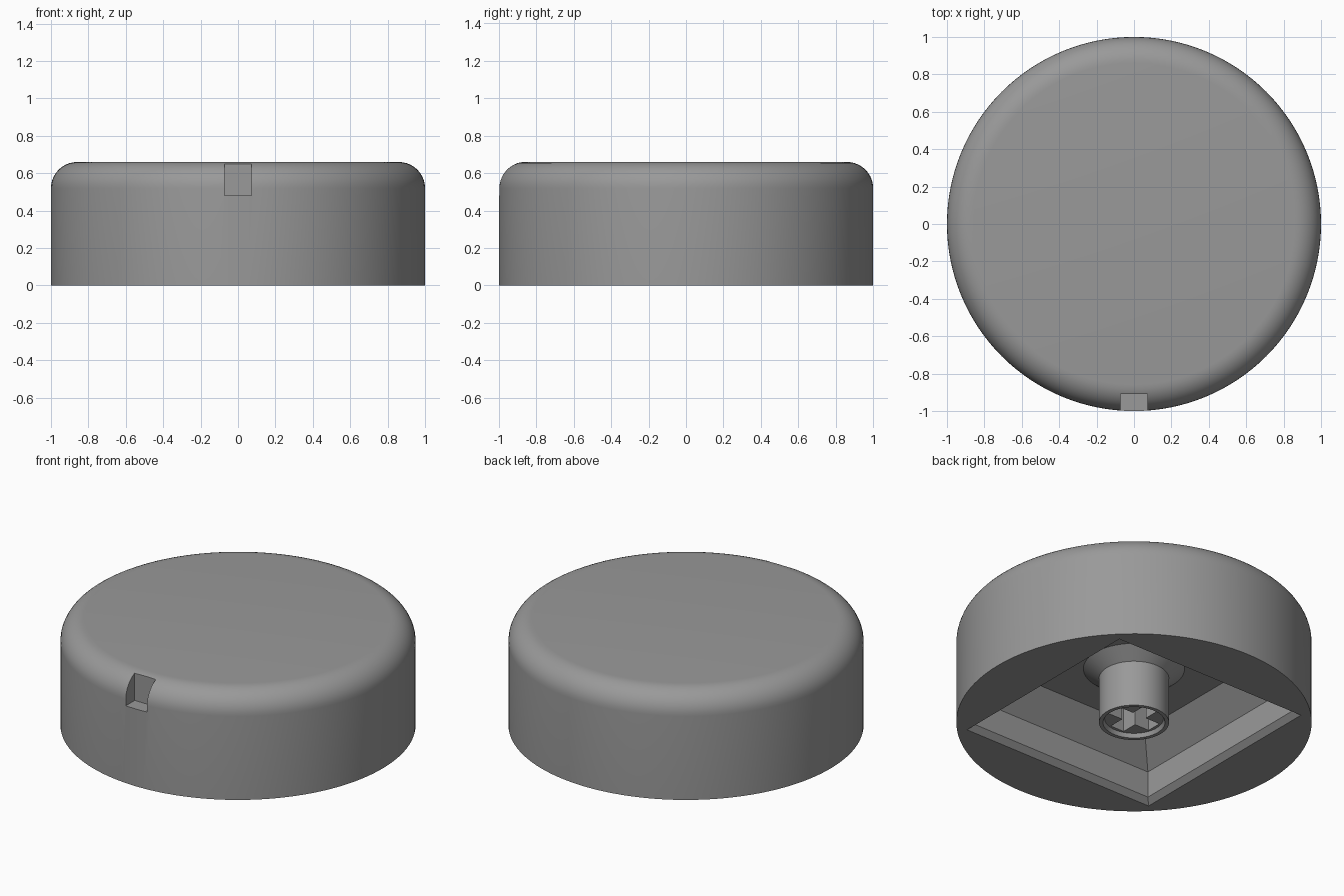
import bpy, bmesh, math

if "Cube" in bpy.data.objects:
    bpy.data.objects.remove(bpy.data.objects["Cube"])

grey = bpy.data.materials.new("plain grey")
grey.diffuse_color = (0.32, 0.32, 0.32, 1)
grey.use_nodes = True
grey.node_tree.nodes["Principled BSDF"].inputs["Base Color"].default_value = grey.diffuse_color


def loft(name, rings):
    """Closed solid from a stack of equal-sized vertex rings."""
    bm = bmesh.new()
    loops = [[bm.verts.new(p) for p in ring] for ring in rings]
    n = len(loops[0])
    for a, b in zip(loops, loops[1:]):
        for i in range(n):
            j = (i + 1) % n
            bm.faces.new((a[i], a[j], b[j], b[i]))
    bm.faces.new(loops[0][::-1])
    bm.faces.new(loops[-1])
    bmesh.ops.recalc_face_normals(bm, faces=bm.faces)
    mesh = bpy.data.meshes.new(name)
    bm.to_mesh(mesh)
    bm.free()
    mesh.materials.append(grey)
    obj = bpy.data.objects.new(name, mesh)
    bpy.context.collection.objects.link(obj)
    return obj


def turned(name, profile, sides):
    return loft(name, [[(r * math.cos(2 * math.pi * i / sides),
                         r * math.sin(2 * math.pi * i / sides), z)
                        for i in range(sides)] for r, z in profile])


def box(name, x0, x1, y0, y1, z0, z1):
    return loft(name, [[(x0, y0, z), (x1, y0, z), (x1, y1, z), (x0, y1, z)]
                       for z in (z0, z1)])


def select(obj):
    bpy.ops.object.select_all(action='DESELECT')
    obj.select_set(True)
    bpy.context.view_layer.objects.active = obj


def cut(obj, cutter):
    select(obj)
    mod = obj.modifiers.new("cut", 'BOOLEAN')
    mod.operation = 'DIFFERENCE'
    mod.solver = 'EXACT'
    mod.object = cutter
    bpy.ops.object.modifier_apply(modifier=mod.name)
    bpy.data.objects.remove(cutter)


# Round cap with a rolled top edge
H, R = 0.66, 0.14
fillet = [(1 - R + R * math.cos(a), H - R + R * math.sin(a))
          for a in (math.pi / 2 * i / 10 for i in range(11))]
cap = turned("cap_body", [(1, 0)] + fillet, 128)

# Square hollow: chamfered lip, straight wall, tapered roof
hollow = [(0.717, -0.05), (0.635, 0.032), (0.635, 0.195), (0.485, 0.35)]
cut(cap, loft("hollow_cutter", [[(-s, -s, z), (s, -s, z), (s, s, z), (-s, s, z)]
                                for s, z in hollow]))

# Pointer notch in the front edge
cut(cap, box("notch_cutter", -0.073, 0.073, -1.1, -0.91, 0.48, 0.8))

# Stem with a flared root, shallow counterbore and cross socket
stem = turned("stem", [(0.197, 0), (0.197, 0.285), (0.285, 0.35), (0.285, 0.38)], 64)
cut(stem, turned("bore_cutter", [(0.182, -0.02), (0.165, 0.025)], 64))
L, W = 0.147, 0.047
cut(stem, box("cross_cutter_x", -L, L, -W, W, -0.05, 0.27))
cut(stem, box("cross_cutter_y", -W, W, -L, L, -0.05, 0.27))

for obj in (cap, stem):
    select(obj)
    bpy.ops.object.shade_smooth_by_angle(angle=math.radians(25))
